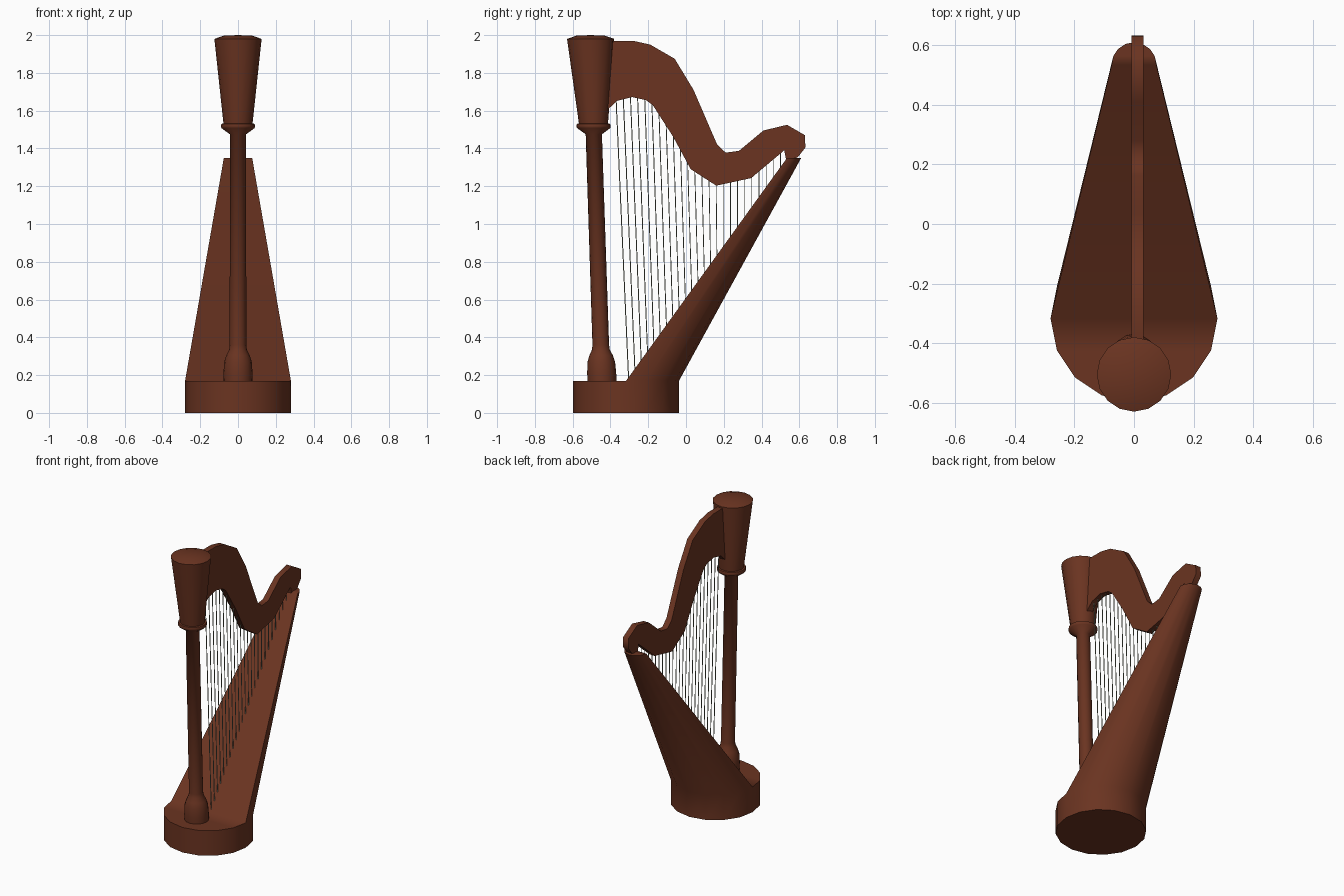
import bpy, bmesh, math

if "Cube" in bpy.data.objects:
    bpy.data.objects.remove(bpy.data.objects["Cube"])


def material(name, rgb):
    m = bpy.data.materials.new(name)
    m.diffuse_color = (*rgb, 1)
    m.use_nodes = True
    m.node_tree.nodes["Principled BSDF"].inputs["Base Color"].default_value = m.diffuse_color
    return m


WOOD = material("reddish_brown_wood", (0.145, 0.034, 0.015))
GUT = material("grey_string", (0.28, 0.30, 0.22))


def finish(bm, name, mat, angle):
    bmesh.ops.recalc_face_normals(bm, faces=bm.faces)
    me = bpy.data.meshes.new(name)
    bm.to_mesh(me)
    bm.free()
    ob = bpy.data.objects.new(name, me)
    bpy.context.collection.objects.link(ob)
    me.materials.append(mat)
    bpy.ops.object.select_all(action='DESELECT')
    ob.select_set(True)
    bpy.context.view_layer.objects.active = ob
    bpy.ops.object.shade_smooth_by_angle(angle=math.radians(angle))
    return ob


def ring(bm, cy, z, r, first, last, sides=16, cx=0.0):
    """Vertices on a circle from step first to step last."""
    step = math.tau / sides
    return [bm.verts.new((cx + r * math.cos(i * step), cy + r * math.sin(i * step), z))
            for i in range(first, last)]


def bridge(bm, a, b, closed=True):
    n = len(a)
    for i in range(n if closed else n - 1):
        j = (i + 1) % n
        bm.faces.new((a[i], a[j], b[j], b[i]))


# Base and soundbox: round foot flowing into a tapered half cone
FOOT_Y, FOOT_Z, TIP_Y, TIP_Z = -0.317, 0.17, 0.535, 1.35
bm = bmesh.new()
low = ring(bm, FOOT_Y, 0, 0.28, 0, 16)
mid = ring(bm, FOOT_Y, FOOT_Z, 0.28, 0, 16)
tip = ring(bm, TIP_Y, TIP_Z, 0.075, 0, 9)
bm.faces.new(low)
bridge(bm, low, mid)
bridge(bm, mid[:9], tip, closed=False)
bm.faces.new(tip)
bm.faces.new((mid[0], mid[8], tip[8], tip[0]))     # sloping soundboard
bm.faces.new(mid[8:] + mid[:1])                    # front ledge
finish(bm, "base_and_soundbox", WOOD, 62)

# Pillar: turned profile (radius, height), leaning slightly forward
profile = [(0.076, 0.165), (0.077, 0.21), (0.073, 0.27), (0.062, 0.305), (0.047, 0.335),
           (0.044, 0.36), (0.043, 1.475), (0.088, 1.508), (0.091, 1.518), (0.088, 1.53),
           (0.077, 1.532), (0.125, 1.98), (0.075, 1.997)]
bm = bmesh.new()
rings = [ring(bm, -0.445 - 0.033 * (z - 0.17), z, r, 0, 16) for r, z in profile]
for a, b in zip(rings, rings[1:]):
    bridge(bm, a, b)
bm.faces.new(rings[0])
crown = bm.faces.new(rings[-1])
top = bmesh.ops.poke(bm, faces=[crown])["verts"][0]
top.co.z = 2.0
finish(bm, "pillar", WOOD, 58)

# Neck: flat plate with a sweeping outline (y, z)
upper = [(-0.47, 1.96), (-0.37, 1.97), (-0.28, 1.97), (-0.19, 1.95), (-0.06, 1.875),
         (0.04, 1.71), (0.165, 1.42), (0.21, 1.378), (0.28, 1.387), (0.41, 1.495),
         (0.535, 1.525), (0.63, 1.47), (0.632, 1.405), (0.595, 1.357), (0.57, 1.34)]
lower = [(-0.47, 1.55), (-0.415, 1.605), (-0.365, 1.652), (-0.285, 1.672), (-0.21, 1.655),
         (-0.175, 1.628), (-0.07, 1.465), (0.025, 1.29), (0.16, 1.203), (0.345, 1.243),
         (0.52, 1.39), (0.53, 1.34)]
NECK_X, NECK_HALF = 0.012, 0.02
bm = bmesh.new()
outline = upper + lower[::-1]
sides = [[bm.verts.new((NECK_X + s * NECK_HALF, y, z)) for y, z in outline] for s in (-1, 1)]
for s in sides:
    bm.faces.new(s)
bridge(bm, *sides)
finish(bm, "neck", WOOD, 60)


# Strings: thin rods from the soundboard up into the neck
def underside(y):
    for (y0, z0), (y1, z1) in zip(lower, lower[1:]):
        if y0 <= y <= y1:
            return z0 + (z1 - z0) * (y - y0) / (y1 - y0)
    return lower[-1][1]


bm = bmesh.new()
COUNT = 24
for i in range(COUNT):
    t = i / (COUNT - 1)
    y_top = -0.37 + 0.87 * t
    y_low = y_top + 0.066 * max(0, 1 - t / 0.65)
    z_low = FOOT_Z + (y_low - FOOT_Y) * (TIP_Z - FOOT_Z) / (TIP_Y - FOOT_Y) - 0.005
    z_top = underside(y_top) + 0.01
    r = 0.003 - 0.001 * t
    a = ring(bm, y_low, z_low, r, 0, 6, 6, NECK_X)
    b = ring(bm, y_top, z_top, r, 0, 6, 6, NECK_X)
    bridge(bm, a, b)
    bm.faces.new(a)
    bm.faces.new(b)
finish(bm, "strings", GUT, 65)
